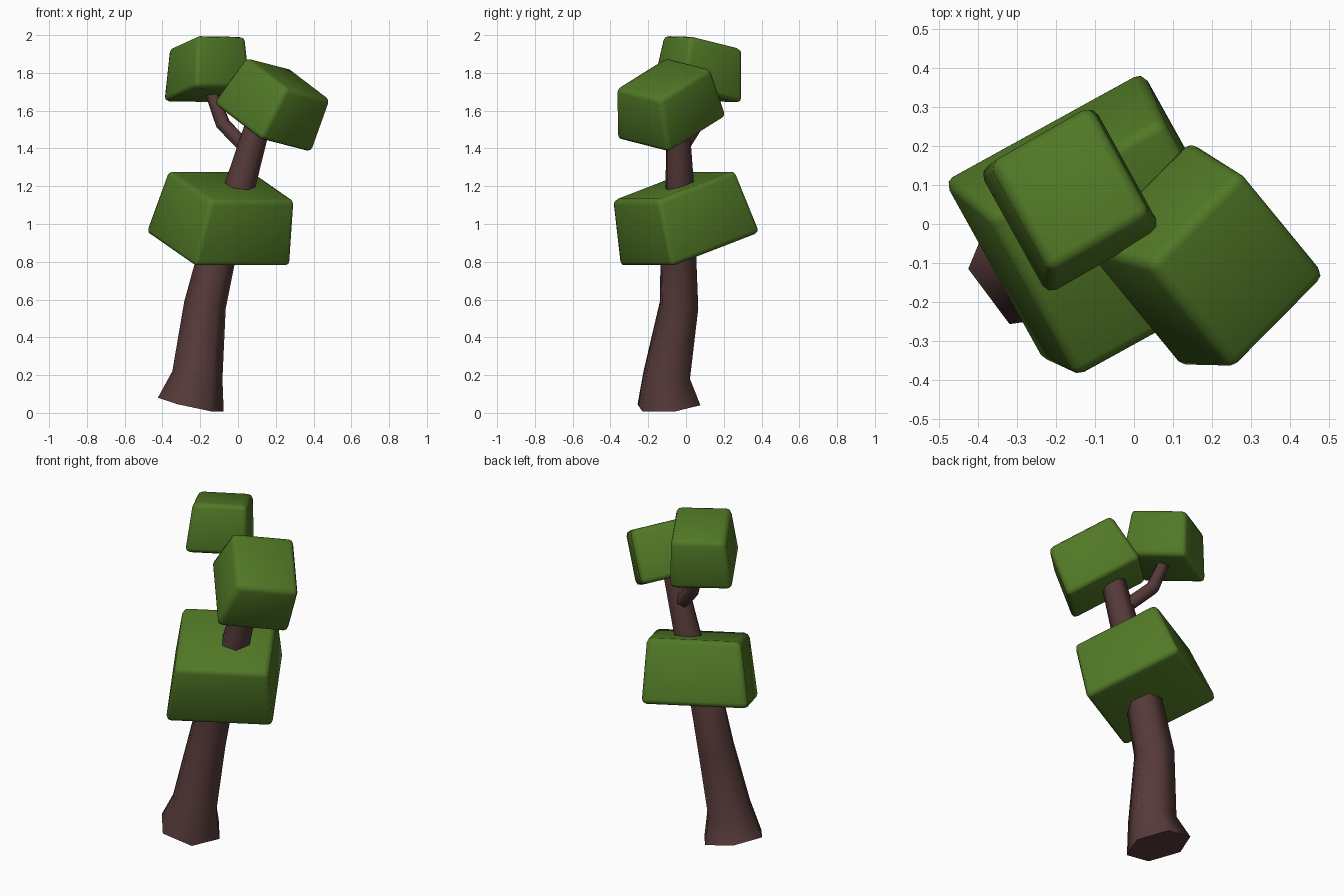
import bpy, bmesh, math
from mathutils import Vector

if "Cube" in bpy.data.objects:
    bpy.data.objects.remove(bpy.data.objects["Cube"])


def material(name, colour):
    m = bpy.data.materials.new(name)
    m.diffuse_color = (*colour, 1)
    m.use_nodes = True
    m.node_tree.nodes["Principled BSDF"].inputs["Base Color"].default_value = m.diffuse_color
    return m


bark = material("bark brown", (0.092, 0.042, 0.041))
leaf = material("leaf green", (0.082, 0.188, 0.019))


def finish(bm, name, mat, angle):
    bmesh.ops.recalc_face_normals(bm, faces=bm.faces[:])
    mesh = bpy.data.meshes.new(name)
    bm.to_mesh(mesh)
    bm.free()
    mesh.materials.append(mat)
    ob = bpy.data.objects.new(name, mesh)
    bpy.context.collection.objects.link(ob)
    bpy.ops.object.select_all(action='DESELECT')
    ob.select_set(True)
    bpy.context.view_layer.objects.active = ob
    bpy.ops.object.shade_smooth_by_angle(angle=math.radians(angle))
    return ob


def tube(name, rings, sides=6, start=7):
    """Tapered limb through (x, y, z, radius) rings, each square to the path."""
    bm = bmesh.new()
    pts = [Vector(r[:3]) for r in rings]
    loops = []
    for i, p in enumerate(pts):
        t = (pts[min(i + 1, len(pts) - 1)] - pts[max(i - 1, 0)]).normalized()
        u = (Vector((1, 0, 0)) - t * t.x).normalized()
        v = t.cross(u)
        loop = []
        for k in range(sides):
            a = math.radians(start) + k * math.tau / sides
            loop.append(bm.verts.new(p + rings[i][3] * (u * math.cos(a) + v * math.sin(a))))
        loops.append(loop)
    for a, b in zip(loops, loops[1:]):
        for k in range(sides):
            j = (k + 1) % sides
            bm.faces.new((a[k], a[j], b[j], b[k]))
    bm.faces.new(loops[0])
    bm.faces.new(loops[-1])
    return finish(bm, name, bark, 65)


def leaf_block(name, bottom, top, d1, d2, taper, grow=0.018, bevel=0.027):
    """Tilted tapered block given by end centres and half diagonals, bevelled."""
    bm = bmesh.new()
    d1, d2, bottom, top = map(Vector, (d1, d2, bottom, top))
    rings = []
    for c, s in ((bottom, 1), (top, taper)):
        rings.append([bm.verts.new(c + d * s + d.normalized() * grow)
                      for d in (d1, d2, -d1, -d2)])
    lo, hi = rings
    for k in range(4):
        j = (k + 1) % 4
        bm.faces.new((lo[k], lo[j], hi[j], hi[k]))
    bm.faces.new(lo)
    bm.faces.new(hi)
    bmesh.ops.bevel(bm, geom=bm.edges[:], offset=bevel, segments=2,
                    profile=0.5, affect='EDGES')
    return finish(bm, name, leaf, 65)


# Trunk with flared foot, and the side branch
tube("trunk", [(-0.25, -0.09, 0.043, 0.18), (-0.215, -0.102, 0.2, 0.135),
               (-0.175, -0.037, 0.57, 0.112), (-0.108, -0.04, 0.85, 0.102),
               (0.01, -0.032, 1.2, 0.082), (0.115, -0.045, 1.56, 0.066)])
tube("branch", [(0.05, -0.03, 1.395, 0.042), (-0.08, 0.06, 1.53, 0.04),
                (-0.15, 0.085, 1.72, 0.033)])

# Three blocks of foliage
leaf_block("lower_foliage", (-0.107, 0.022, 0.864), (-0.035, -0.065, 1.205),
           (0.37, -0.09, -0.087), (0.12, 0.36, 0.087), 0.87)
leaf_block("upper_left_foliage", (-0.163, 0.058, 1.682), (-0.163, 0.09, 1.963),
           (0.22, -0.07, 0.035), (0.055, 0.228, -0.04), 0.86)
leaf_block("upper_right_foliage", (0.128, -0.075, 1.507), (0.267, -0.12, 1.772),
           (0.25, -0.015, -0.125), (0.01, 0.278, 0.058), 0.85)
